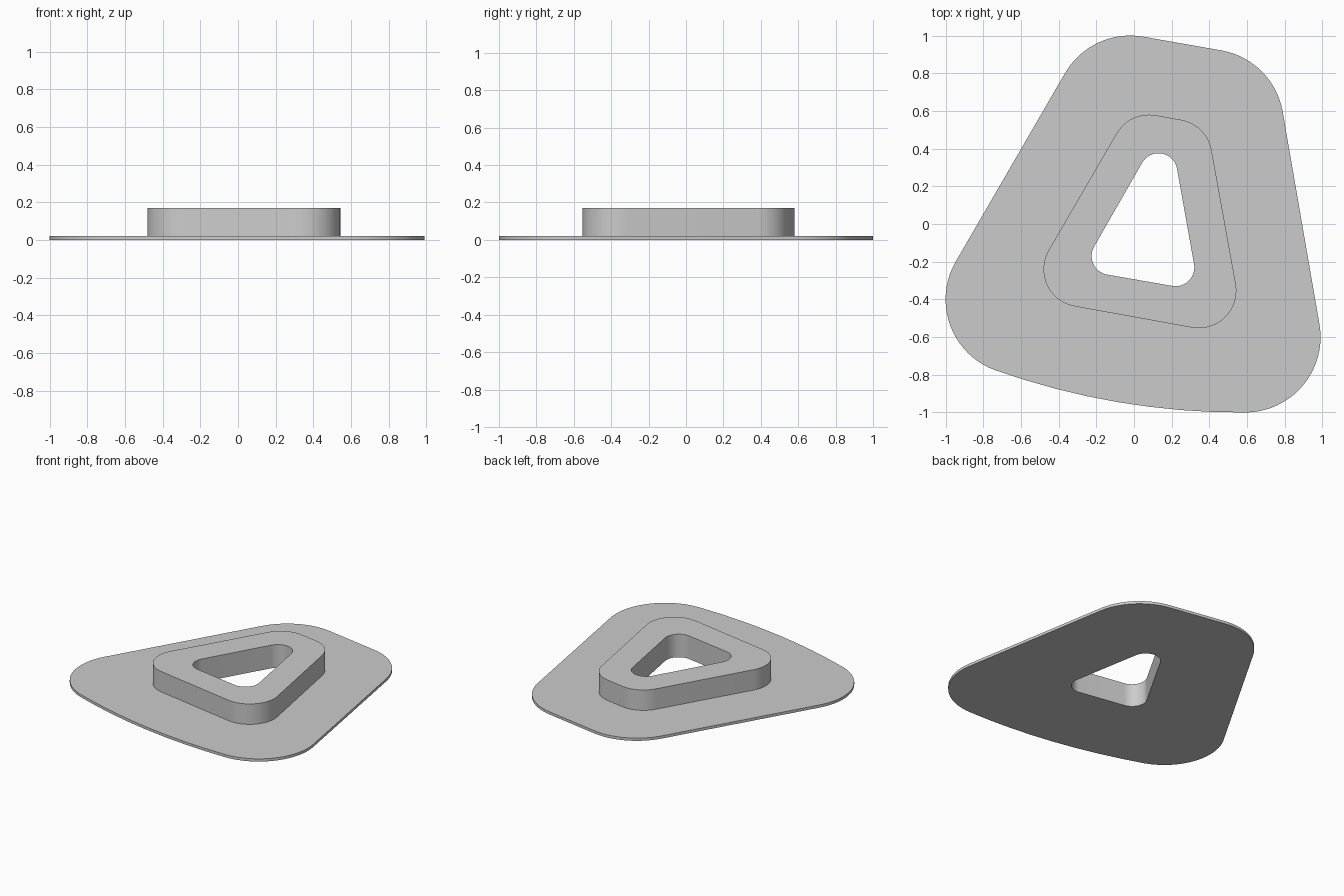
import bpy
import bmesh
from math import radians, cos, sin
from mathutils import Vector

cube = bpy.data.objects.get("Cube")
if cube:
    bpy.data.objects.remove(cube, do_unlink=True)

grey = bpy.data.materials.new("plain grey")
grey.use_nodes = True
colour = (0.6, 0.6, 0.6, 1)
grey.diffuse_color = colour
grey.node_tree.nodes["Principled BSDF"].inputs["Base Color"].default_value = colour


def outline(arcs):
    """Join arcs (centre x, centre y, radius, start, end) into one closed loop."""
    points = []
    for cx, cy, r, start, end in arcs:
        steps = max(8, round((end - start) / 5))
        for i in range(steps + 1):
            a = radians(start + (end - start) * i / steps)
            p = Vector((cx + r * cos(a), cy + r * sin(a)))
            if not points or (p - points[-1]).length > 0.005:
                points.append(p)
    return points


def slab(name, loops, bottom, top):
    """Fill between the loops and extrude the result upwards."""
    bm = bmesh.new()
    edges = []
    for loop in loops:
        verts = [bm.verts.new((p.x, p.y, bottom)) for p in loop]
        edges += [bm.edges.new((v, verts[i - 1])) for i, v in enumerate(verts)]
    bmesh.ops.triangle_fill(bm, edges=edges, use_beauty=True, normal=(0, 0, 1))
    result = bmesh.ops.extrude_face_region(bm, geom=bm.faces[:], use_keep_orig=True)
    raised = [g for g in result["geom"] if isinstance(g, bmesh.types.BMVert)]
    bmesh.ops.translate(bm, verts=raised, vec=(0, 0, top - bottom))
    bmesh.ops.recalc_face_normals(bm, faces=bm.faces[:])
    mesh = bpy.data.meshes.new(name)
    bm.to_mesh(mesh)
    bm.free()
    mesh.materials.append(grey)
    obj = bpy.data.objects.new(name, mesh)
    bpy.context.collection.objects.link(obj)
    bpy.ops.object.select_all(action="DESELECT")
    obj.select_set(True)
    bpy.context.view_layer.objects.active = obj
    bpy.ops.object.shade_smooth_by_angle(angle=radians(30))
    return obj


# Base outline: four round corners and a bowed front edge
base_edge = outline([
    (-0.6, -0.4, 0.4, 150, 250.4),
    (0.563, 2.87, 3.87, 250.4, 270.4),
    (0.59, -0.6, 0.4, 270.4, 370),
    (0.395, 0.527, 0.4, 10, 80),
    (-0.02, 0.6, 0.4, 80, 150),
])

# Raised wall outline: four round corners
wall_edge = outline([
    (-0.28, -0.24, 0.2, 150, 260),
    (0.343, -0.353, 0.2, 260, 370),
    (0.215, 0.356, 0.2, 10, 80),
    (0.08, 0.38, 0.2, 80, 150),
])

# Three-cornered opening through both parts
opening = outline([
    (-0.125, -0.17, 0.1, 150, 260),
    (0.22, -0.23, 0.1, 260, 370),
    (0.13, 0.275, 0.1, 10, 150),
])

slab("base_plate", [base_edge, opening], 0, 0.02)
slab("raised_wall", [wall_edge, opening], 0.02, 0.17)
